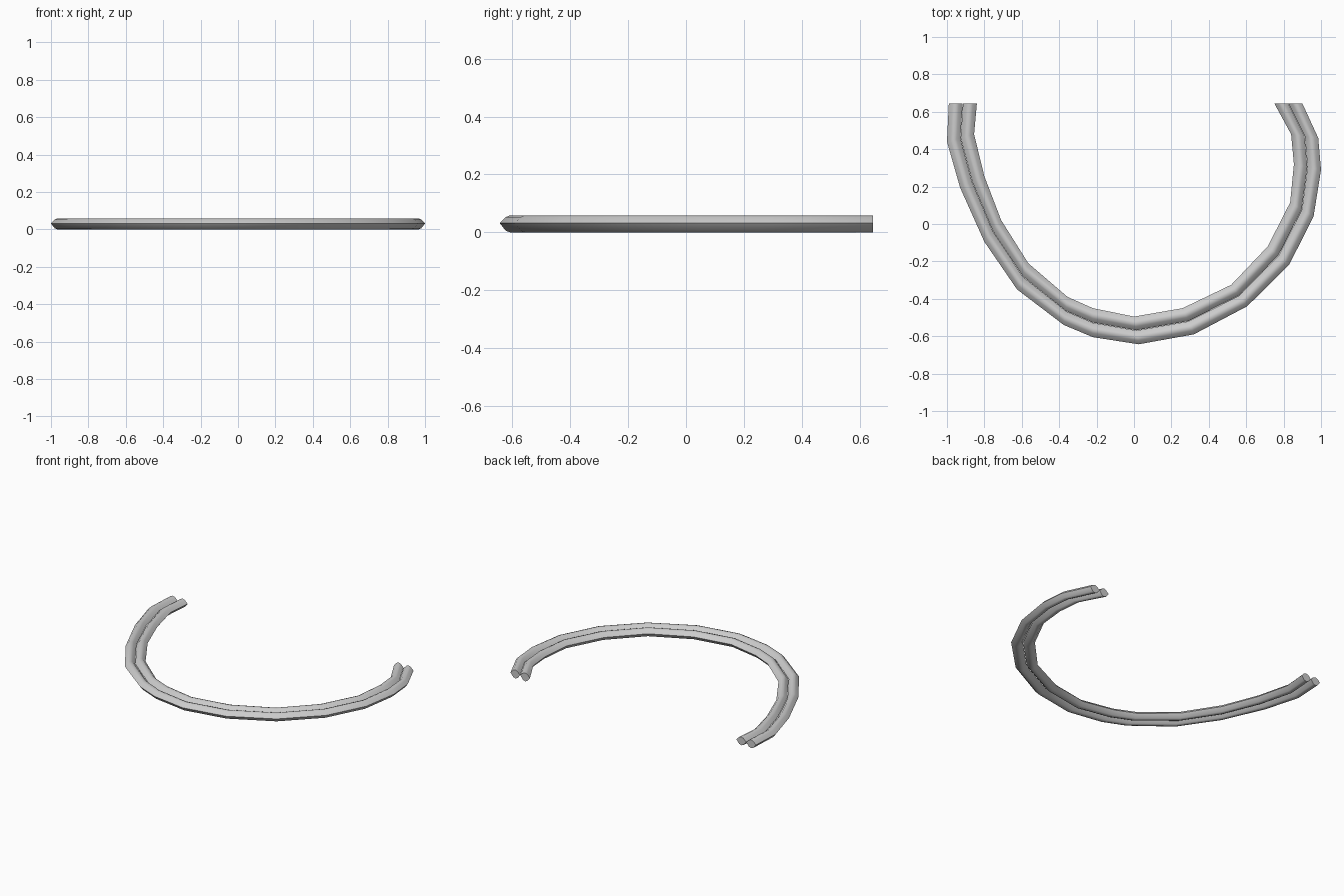
import bpy, bmesh, math

if "Cube" in bpy.data.objects:
    bpy.data.objects.remove(bpy.data.objects["Cube"])

# Outer and inner outline of the bent double rail, in plan
outer = [(-.99, .645), (-1, .44), (-.93, .195), (-.80, -.095), (-.625, -.35),
         (-.375, -.54), (-.22, -.605), (.025, -.643), (.32, -.59), (.605, -.44),
         (.83, -.217), (.96, .04), (1, .29), (.985, .46), (.90, .645)]
inner = [(-.84, .645), (-.855, .48), (-.80, .255), (-.71, .02), (-.565, -.21),
         (-.355, -.39), (-.22, -.45), (0, -.495), (.26, -.45), (.52, -.325),
         (.715, -.12), (.835, .115), (.855, .32), (.84, .48), (.75, .645)]

# Tube section: fraction across the tube, height
profile = [(0, .032), (.28, .053), (.5, .059), (.72, .053), (1, .032),
           (.72, .006), (.5, 0), (.28, .006)]


def make_tube(name, start, end):
    bm = bmesh.new()
    rings = []
    for o, i in zip(outer, inner):
        ring = []
        for s, z in profile:
            t = start + (end - start) * s
            ring.append(bm.verts.new((o[0] + (i[0] - o[0]) * t,
                                      o[1] + (i[1] - o[1]) * t, z)))
        rings.append(ring)
    n = len(profile)
    for a, b in zip(rings, rings[1:]):
        for k in range(n):
            bm.faces.new((a[k], a[(k + 1) % n], b[(k + 1) % n], b[k]))
    # End caps
    bm.faces.new(rings[0])
    bm.faces.new(rings[-1])
    bmesh.ops.recalc_face_normals(bm, faces=bm.faces[:])
    mesh = bpy.data.meshes.new(name)
    bm.to_mesh(mesh)
    bm.free()
    obj = bpy.data.objects.new(name, mesh)
    bpy.context.collection.objects.link(obj)
    bpy.ops.object.select_all(action='DESELECT')
    obj.select_set(True)
    bpy.context.view_layer.objects.active = obj
    bpy.ops.object.shade_smooth_by_angle(angle=math.radians(60))


# Two rails side by side
make_tube("outer_rail", 0, .495)
make_tube("inner_rail", .505, 1)
